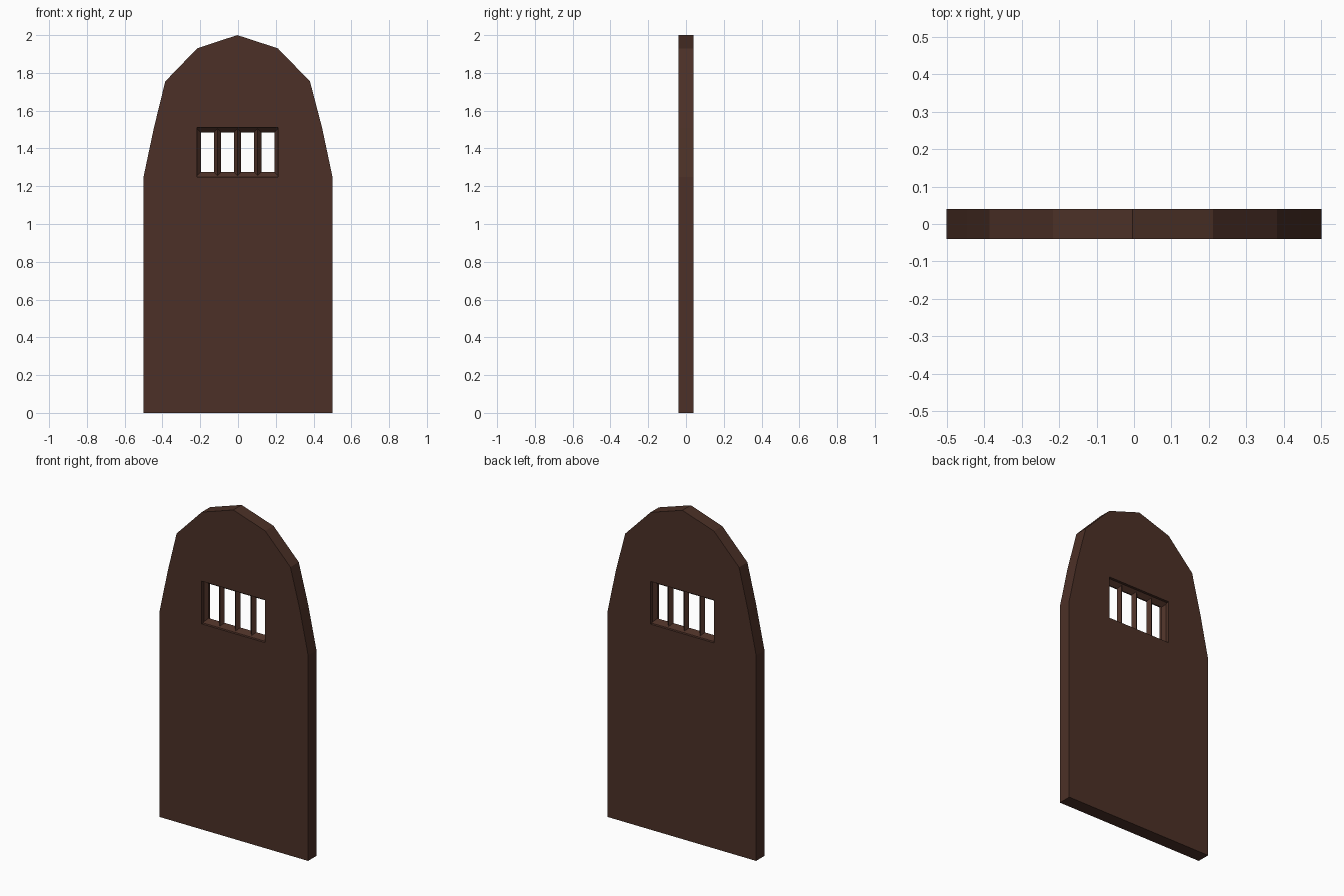
import bpy, bmesh, math
from mathutils import Matrix, Vector

if "Cube" in bpy.data.objects:
    bpy.data.objects.remove(bpy.data.objects["Cube"])

wood = bpy.data.materials.new("dark brown wood")
wood.diffuse_color = (0.072, 0.030, 0.020, 1.0)
wood.use_nodes = True
wood.node_tree.nodes["Principled BSDF"].inputs["Base Color"].default_value = wood.diffuse_color

HALF = 0.04                                   # half of the door thickness
X0, X1, Z0, Z1 = -0.216, 0.211, 1.25, 1.51    # window opening


def make_object(name, bm):
    bmesh.ops.recalc_face_normals(bm, faces=bm.faces[:])
    mesh = bpy.data.meshes.new(name)
    bm.to_mesh(mesh)
    bm.free()
    mesh.materials.append(wood)
    obj = bpy.data.objects.new(name, mesh)
    bpy.context.collection.objects.link(obj)
    return obj


def add_loop(bm, points):
    vs = [bm.verts.new((x, -HALF, z)) for x, z in points]
    return [bm.edges.new((vs[i], vs[(i + 1) % len(vs)])) for i in range(len(vs))]


# Door slab: arched outline with a rectangular window, extruded through y
outline = [(-0.5, 0), (0.5, 0), (0.5, 1.25), (0.445, 1.51), (0.381, 1.755),
           (0.211, 1.93), (-0.004, 2.0), (-0.216, 1.93), (-0.385, 1.755),
           (-0.445, 1.51), (-0.5, 1.25)]
window = [(X0, Z0), (X1, Z0), (X1, Z1), (X0, Z1)]
bm = bmesh.new()
edges = add_loop(bm, outline) + add_loop(bm, window)
bmesh.ops.triangle_fill(bm, edges=edges, use_beauty=True, normal=Vector((0, -1, 0)))
ext = bmesh.ops.extrude_face_region(bm, geom=bm.faces[:], use_keep_orig=True)
moved = [g for g in ext["geom"] if isinstance(g, bmesh.types.BMVert)]
bmesh.ops.translate(bm, verts=moved, vec=(0, 2 * HALF, 0))
make_object("door_panel", bm)


# Diamond-section bar between two points, in the middle of the door thickness
def bar(name, start, end, radius):
    a, b = Vector(start), Vector(end)
    bm = bmesh.new()
    bmesh.ops.create_cone(bm, cap_ends=True, segments=4, radius1=radius,
                          radius2=radius, depth=(b - a).length)
    # put the corners exactly on the local axes
    v = bm.verts[0] if not bm.verts.ensure_lookup_table() else None
    angle = math.atan2(v.co.y, v.co.x)
    turn = Matrix.Rotation(-angle, 4, 'Z')
    tilt = Matrix.Rotation(math.pi / 2, 4, 'Y') if abs(b.x - a.x) > 0.01 else Matrix()
    bm.transform(Matrix.Translation((a + b) / 2) @ tilt @ turn)
    make_object(name, bm)


# Upright bars, the outer two half sunk into the window sides
for i in range(5):
    x = X0 + (X1 - X0) * i / 4
    bar(f"upright_bar_{i + 1}", (x, 0, Z0), (x, 0, Z1), 0.019)

# Top and bottom rails, half sunk into the window edges
for name, z in (("bottom_rail", Z0), ("top_rail", Z1)):
    bar(name, (X0, 0, z), (X1, 0, z), 0.025)
